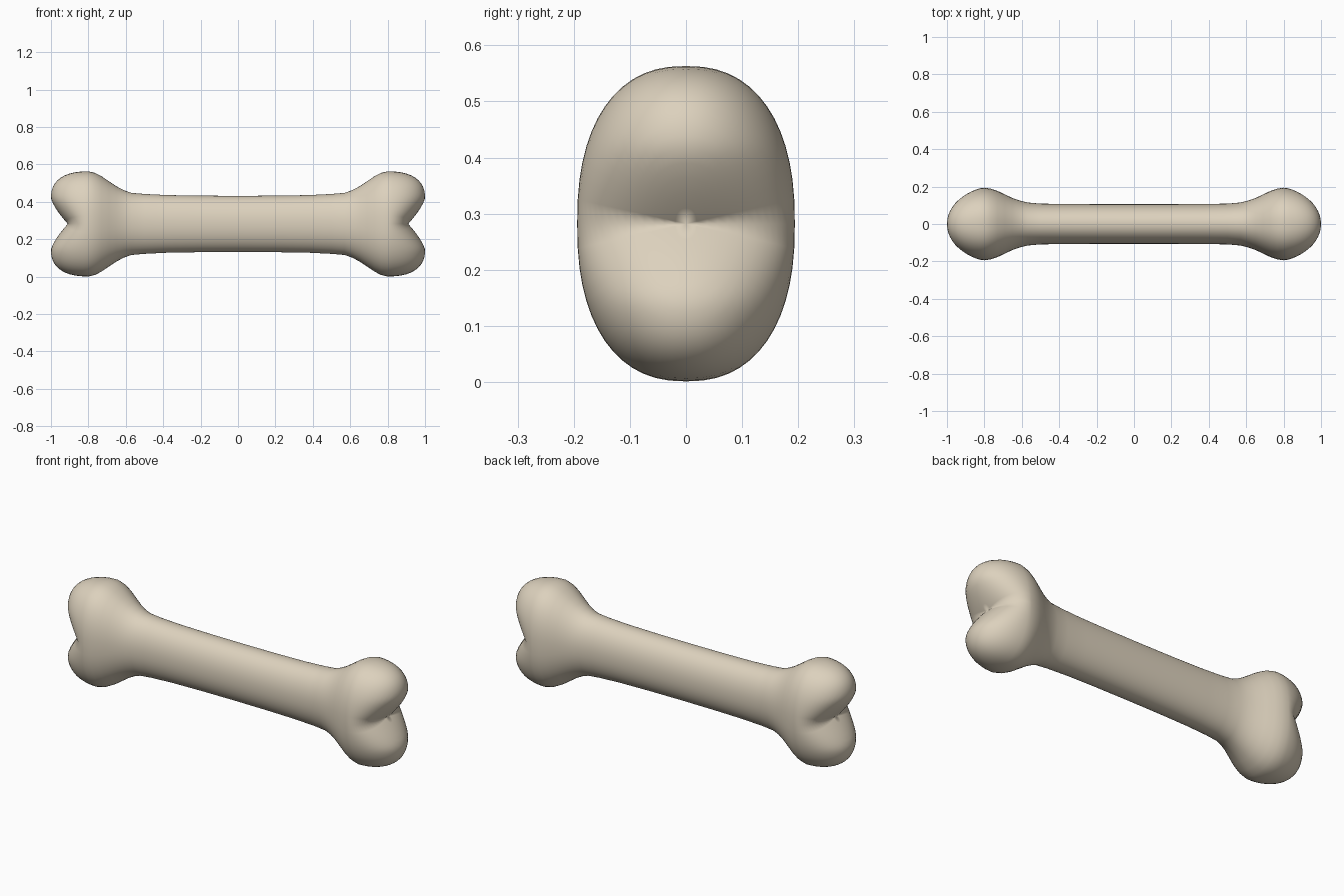
import bpy, bmesh, math

if "Cube" in bpy.data.objects:
    bpy.data.objects.remove(bpy.data.objects["Cube"])

SEG = 56          # points around each ring
CAP = 16          # rings in each end cap
MID = 0.282       # height of the bone's axis
A, B, N = 0.281, 0.194, 2.35   # knuckle half height, half width, roundness
XC = 0.80         # where the knuckle is fattest

# half profile: x, half height, half width, roundness
STATIONS = [(0.0, 0.150, 0.106, 2.1), (0.2, 0.151, 0.106, 2.1), (0.38, 0.154, 0.107, 2.1),
            (0.50, 0.160, 0.109, 2.1), (0.57, 0.166, 0.115, 2.1), (0.61, 0.180, 0.125, 2.1),
            (0.65, 0.201, 0.139, 2.15), (0.69, 0.228, 0.158, 2.2), (0.73, 0.255, 0.177, 2.25),
            (0.765, 0.273, 0.189, 2.3), (XC, A, B, N)]


def oval(a, b, n, r=1.0):
    pts = []
    for i in range(SEG):
        t = 2 * math.pi * i / SEG
        c, s = math.cos(t), math.sin(t)
        pts.append((r * b * math.copysign(abs(c) ** (2 / n), c),
                    r * a * math.copysign(abs(s) ** (2 / n), s)))
    return pts


def bulge(y, z):
    """How far the two-lobed end sticks out past XC."""
    t = abs(z)
    if t < 0.14:
        h = 0.2 - 0.09 * (1 - t / 0.14) ** 1.4
    else:
        h = 0.2 * max(0, 1 - ((t - 0.14) / (A - 0.14)) ** 2.4) ** (1 / 2.4)
    width = B * max(1e-9, 1 - (t / A) ** N) ** (1 / N)
    return h * math.sqrt(max(0, 1 - min(1, abs(y) / width) ** 2))


# half of the rings, from the middle outwards
half = [[(x, y, z) for y, z in oval(a, b, n)] for x, a, b, n in STATIONS]
for k in range(1, CAP):
    r = math.cos(math.pi / 2 * k / CAP)
    half.append([(XC + bulge(y, z), y, z) for y, z in oval(A, B, N, r)])
rings = [[(-x, y, z) for x, y, z in ring] for ring in reversed(half[1:])] + half

# skin the rings and close both tips
bm = bmesh.new()
loops = [[bm.verts.new((x, y, z + MID)) for x, y, z in ring] for ring in rings]
for p, q in zip(loops, loops[1:]):
    for i in range(SEG):
        j = (i + 1) % SEG
        bm.faces.new((p[i], p[j], q[j], q[i]))
for side, loop in ((-1, loops[0]), (1, loops[-1])):
    tip = bm.verts.new((side * (XC + bulge(0, 0)), 0, MID))
    for i in range(SEG):
        bm.faces.new((loop[i], loop[(i + 1) % SEG], tip))
bmesh.ops.recalc_face_normals(bm, faces=bm.faces)
mesh = bpy.data.meshes.new("bone")
bm.to_mesh(mesh)
bm.free()
bone = bpy.data.objects.new("bone", mesh)
bpy.context.collection.objects.link(bone)
mesh.shade_smooth()

# warm bone colour
mat = bpy.data.materials.new("bone_colour")
mat.diffuse_color = (0.72, 0.64, 0.51, 1)
mat.use_nodes = True
mat.node_tree.nodes["Principled BSDF"].inputs["Base Color"].default_value = mat.diffuse_color
mesh.materials.append(mat)
